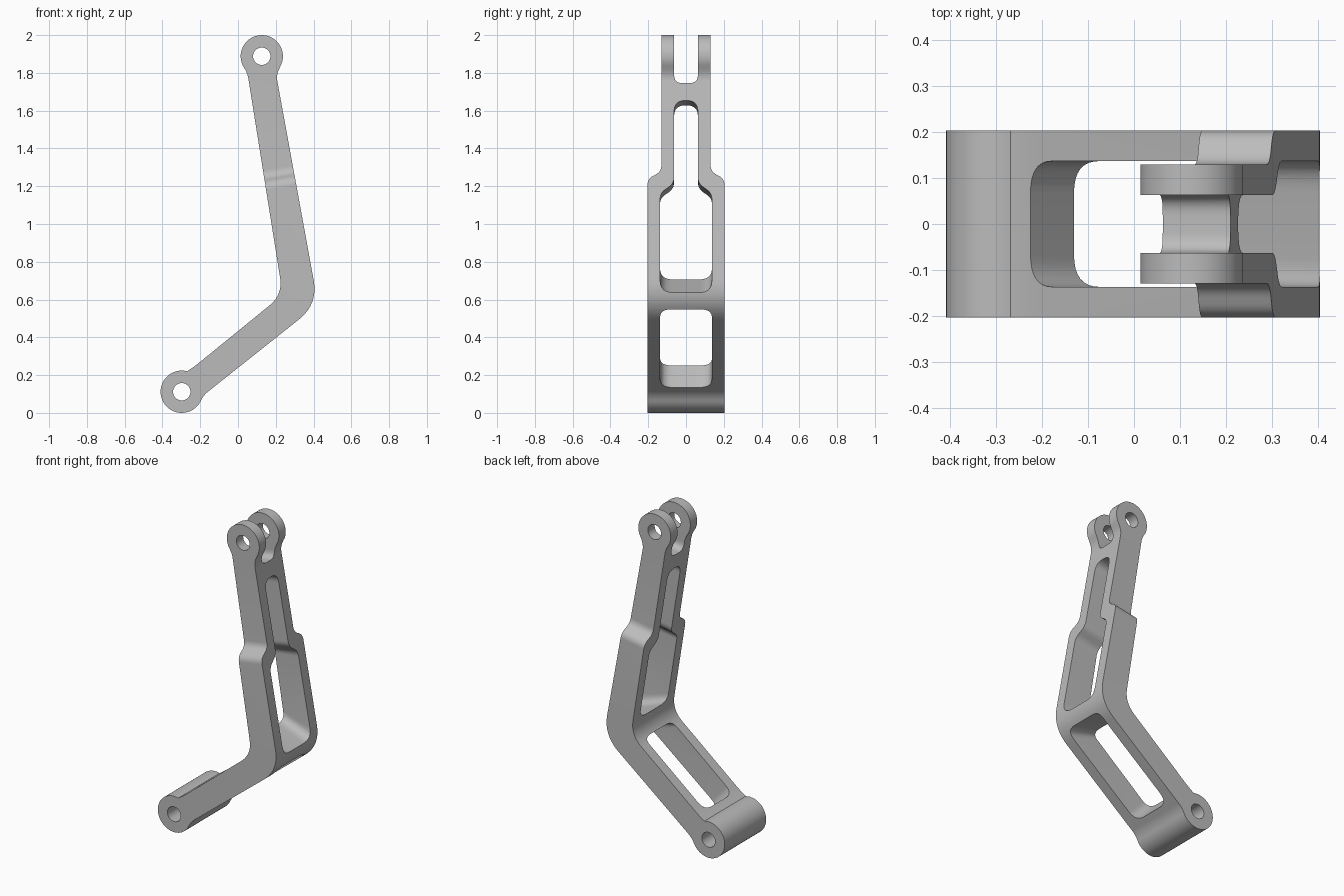
import bpy, bmesh, math
from mathutils import Vector

if "Cube" in bpy.data.objects:
    bpy.data.objects.remove(bpy.data.objects["Cube"], do_unlink=True)

BOTTOM_PIN, TOP_PIN = (-0.298, 0.112), (0.126, 1.888)
BOSS_R, PIN_R = 0.112, 0.046

grey = bpy.data.materials.new("machined grey")
grey.use_nodes = True
grey.diffuse_color = (0.5, 0.5, 0.5, 1)
grey.node_tree.nodes["Principled BSDF"].inputs["Base Color"].default_value = (0.5, 0.5, 0.5, 1)


def arc(centre, radius, start, end, steps):
    """Points on a circle, in degrees."""
    angles = [math.radians(start + (end - start) * i / steps) for i in range(steps + 1)]
    return [(centre[0] + radius * math.cos(a), centre[1] + radius * math.sin(a)) for a in angles]


def rounded(corners, steps=8):
    """Closed outline; each corner is (coordinates, tangent length)."""
    pts = [(Vector(c), r) for c, r in corners]
    out = []
    for i, (p, r) in enumerate(pts):
        if r == 0:
            out.append(p)
            continue
        a, b = pts[i - 1][0] - p, pts[(i + 1) % len(pts)][0] - p
        a = a * (r / math.hypot(*a[:3]))
        b = b * (r / math.hypot(*b[:3]))
        for k in range(steps + 1):
            t = k / steps
            out.append(p + a * (1 - t) ** 2 + b * t ** 2)
    return out


def loft(name, loop_a, loop_b):
    """Solid between two matching loops."""
    bm = bmesh.new()
    a = [bm.verts.new(p) for p in loop_a]
    b = [bm.verts.new(p) for p in loop_b]
    bm.faces.new(a)
    bm.faces.new(b)
    for i in range(len(a)):
        bm.faces.new((a[i - 1], a[i], b[i], b[i - 1]))
    bmesh.ops.recalc_face_normals(bm, faces=bm.faces)
    mesh = bpy.data.meshes.new(name)
    bm.to_mesh(mesh)
    bm.free()
    mesh.materials.append(grey)
    obj = bpy.data.objects.new(name, mesh)
    bpy.context.collection.objects.link(obj)
    return obj


def extrude_y(name, outline, half):
    return loft(name, [(x, -half, z) for x, z in outline], [(x, half, z) for x, z in outline])


def through_arm(name, half_corners, extend=0.4):
    """Solid through the arm's thickness, mirrored in y.
    Corners are (y, outer x, outer z, inner x, inner z) with a tangent length."""
    other = [((-c[0],) + c[1:], r) for c, r in reversed(half_corners)]
    pts = rounded(half_corners + other)

    def at(s):
        return [(p[1] + (p[3] - p[1]) * s, p[0], p[2] + (p[4] - p[2]) * s) for p in pts]
    return loft(name, at(-extend), at(1 + extend))


def upper(y, z, r=0.0):
    """Corner on the upper arm with a square-cut wall through it."""
    x = 0.40 + 0.175 * (0.706 - z)
    return ((y, x, z, x - 0.17, z - 0.029), r)


def combine(target, tool, operation):
    mod = target.modifiers.new(operation.title(), 'BOOLEAN')
    mod.operation, mod.solver, mod.object = operation, 'EXACT', tool
    bpy.context.view_layer.objects.active = target
    bpy.ops.object.modifier_apply(modifier=mod.name)
    bpy.data.objects.remove(tool, do_unlink=True)


# Bent side outline with a round boss at each end
outline = rounded(
    [(p, 0) for p in arc(BOTTOM_PIN, BOSS_R, 75, 338, 36)]
    + [((-0.177, 0.098), 0.025), ((0.424, 0.575), 0.13), ((0.203, 1.785), 0.03)]
    + [(p, 0) for p in arc(TOP_PIN, BOSS_R, -31, 216, 36)]
    + [((0.05, 1.80), 0.03), ((0.237, 0.626), 0.09), ((-0.225, 0.25), 0.03)], 10)
arm = extrude_y("bent_link_arm", outline, 0.3)

# Stepped width: wide body, narrow upper arm
combine(arm, through_arm("width_envelope", [
    upper(0.204, -0.6), upper(0.204, 1.24, 0.035),
    upper(0.13, 1.278, 0.035), upper(0.13, 2.5)], 6), 'INTERSECT')

# Upper window, narrowing along with the arm
combine(arm, through_arm("upper_window", [
    ((0.137, 0.403, 0.637, 0.225, 0.706), 0.07),
    upper(0.137, 1.165, 0.035), upper(0.063, 1.215, 0.035),
    upper(0.063, 1.655, 0.06)]), 'DIFFERENCE')

# Lower window, from the boss to the elbow
combine(arm, through_arm("lower_window", [
    ((0.137, -0.131, 0.135, -0.235, 0.262), 0.07),
    ((0.137, 0.365, 0.55, 0.18, 0.595), 0.06)]), 'DIFFERENCE')

# Fork slot between the two top lugs
combine(arm, through_arm("fork_slot", [
    upper(0.063, 1.747, 0.045), upper(0.063, 2.3)], 1.0), 'DIFFERENCE')

# Pin holes
for pin in (BOTTOM_PIN, TOP_PIN):
    combine(arm, extrude_y("pin_hole", arc(pin, PIN_R, 0, 350, 35), 0.5), 'DIFFERENCE')

bpy.ops.object.select_all(action='DESELECT')
arm.select_set(True)
bpy.context.view_layer.objects.active = arm
bpy.ops.object.shade_smooth_by_angle(angle=math.radians(30))
